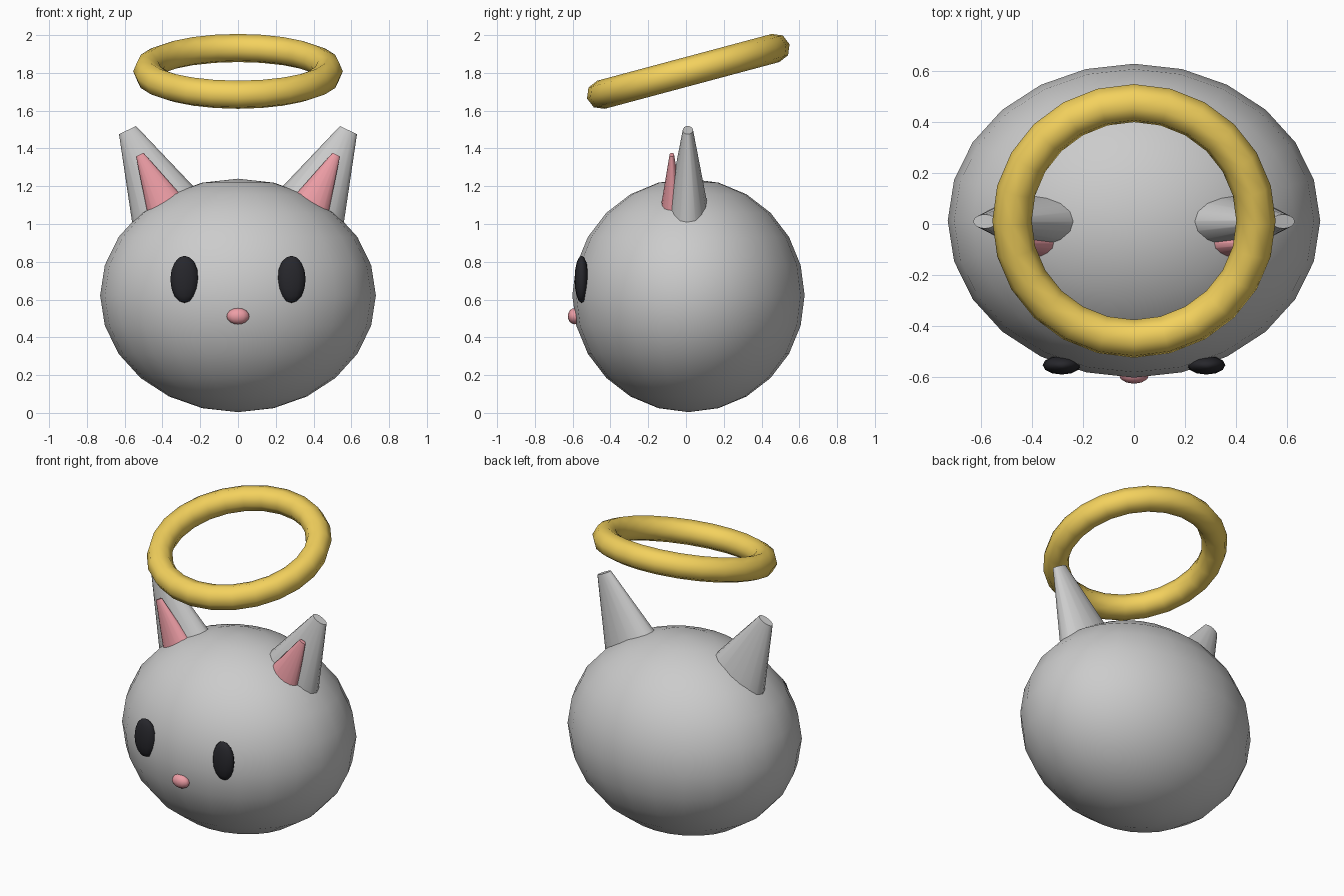
import bpy
from math import radians, sin, cos

if "Cube" in bpy.data.objects:
    bpy.data.objects.remove(bpy.data.objects["Cube"])


def material(name, rgb):
    m = bpy.data.materials.new(name)
    m.diffuse_color = (*rgb, 1)
    m.use_nodes = True
    m.node_tree.nodes["Principled BSDF"].inputs["Base Color"].default_value = m.diffuse_color
    return m


gold = material("gold", (0.90, 0.64, 0.11))
pink = material("pink", (0.85, 0.34, 0.38))
black = material("black", (0.02, 0.02, 0.025))


def finish(name, mat=None, angle=60):
    ob = bpy.context.object
    ob.name = name
    bpy.ops.object.transform_apply(location=False, rotation=True, scale=True)
    bpy.ops.object.shade_smooth_by_angle(angle=radians(angle))
    if mat:
        ob.data.materials.append(mat)
    return ob


def ellipsoid(name, loc, radii, seg, rings, mat=None):
    bpy.ops.mesh.primitive_uv_sphere_add(segments=seg, ring_count=rings, radius=1, location=loc)
    bpy.context.object.scale = radii
    return finish(name, mat)


def ear_cone(name, side, tip, length, r_base, r_tip, tilt, mat=None):
    # flattened cone leaning outwards; tip is the centre of its blunt end
    a = radians(tilt)
    x, y, z = tip
    bpy.ops.mesh.primitive_cone_add(
        vertices=16, radius1=r_base, radius2=r_tip, depth=length,
        location=(side * (x - sin(a) * length / 2), y, z - cos(a) * length / 2),
        rotation=(0, side * a, 0))
    bpy.context.object.scale = (1, 0.55, 1)
    return finish(name, mat)


# head
ellipsoid("head", (0, 0.013, 0.622), (0.73, 0.615, 0.618), 24, 12)

# ears and eyes, mirrored
for side, tag in ((-1, "left"), (1, "right")):
    ear_cone("ear_" + tag, side, (0.585, 0.01, 1.497), 0.55, 0.224, 0.05, 26)
    ear_cone("inner_ear_" + tag, side, (0.52, -0.075, 1.367), 0.40, 0.13, 0.022, 26.5, pink)
    ellipsoid("eye_" + tag, (side * 0.283, -0.553, 0.707), (0.075, 0.037, 0.125), 12, 8, black)

# nose
ellipsoid("nose", (0, -0.589, 0.512), (0.06, 0.037, 0.043), 12, 8, pink)

# tilted ring floating above the head
bpy.ops.mesh.primitive_torus_add(major_segments=24, minor_segments=8, major_radius=0.478,
                                 minor_radius=0.077, location=(0, 0.012, 1.808),
                                 rotation=(radians(15), 0, 0))
finish("halo_ring", gold)
